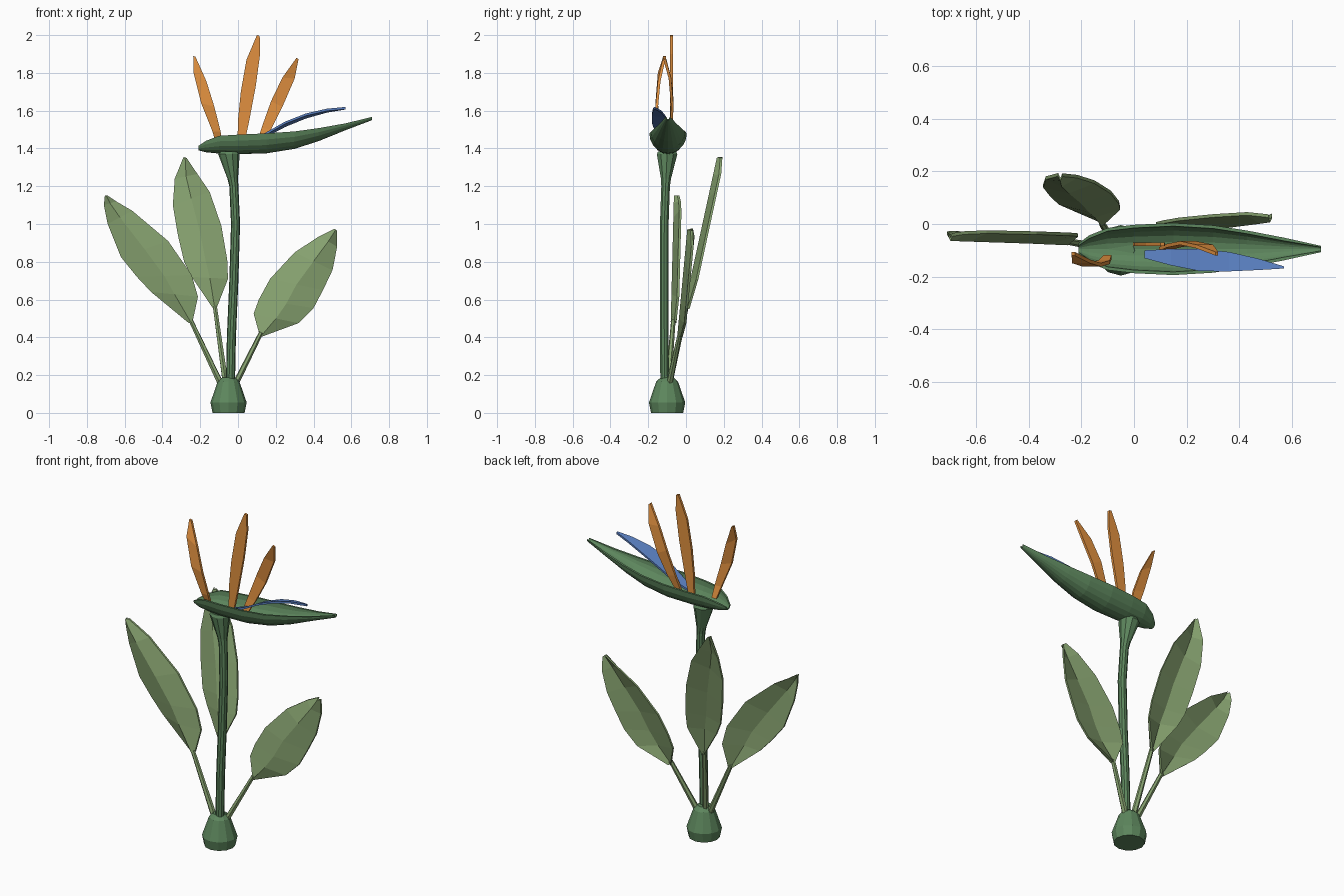
import bpy, bmesh
from math import sin, cos, pi
from mathutils import Vector


def material(name, rgb):
    m = bpy.data.materials.new(name)
    m.diffuse_color = (*rgb, 1)
    return m


STEM = material("stem_green", (0.11, 0.24, 0.11))
LEAF = material("leaf_green", (0.24, 0.36, 0.16))
ORANGE = material("petal_orange", (0.75, 0.28, 0.05))
BLUE = material("petal_blue", (0.10, 0.21, 0.52))


def loft(name, rings, mat):
    """Skin closed rings of equal length and cap both ends."""
    bm = bmesh.new()
    vs = [[bm.verts.new(p) for p in r] for r in rings]
    n = len(vs[0])
    for a, b in zip(vs, vs[1:]):
        for i in range(n):
            j = (i + 1) % n
            bm.faces.new((a[i], a[j], b[j], b[i]))
    for end in (vs[0], vs[-1]):
        # strip cap, pairing the front side with the back side of the ring
        for i in range(n // 2 - 1):
            bm.faces.new((end[i], end[i + 1], end[n - 2 - i], end[n - 1 - i]))
    bmesh.ops.recalc_face_normals(bm, faces=bm.faces)
    me = bpy.data.meshes.new(name)
    bm.to_mesh(me)
    bm.free()
    me.materials.append(mat)
    ob = bpy.data.objects.new(name, me)
    bpy.context.collection.objects.link(ob)
    return ob


def disc(x, y, z, r, n):
    return [(x + r * cos(2 * pi * i / n), y + r * sin(2 * pi * i / n), z) for i in range(n)]


# bulb at the foot
loft("base_bulb", [disc(-0.05, -0.1, z, r, 12) for z, r in
                   ((0, 0.085), (0.055, 0.096), (0.165, 0.058), (0.187, 0.035))], STEM)

# flower stem, flaring under the flower
loft("stem", [disc(*s, 10) for s in (
    (-0.04, -0.113, 0.15, 0.024), (-0.035, -0.115, 0.4, 0.024), (-0.022, -0.116, 0.7, 0.024),
    (-0.013, -0.115, 1.0, 0.024), (-0.022, -0.108, 1.2, 0.024), (-0.028, -0.106, 1.24, 0.028),
    (-0.048, -0.1, 1.37, 0.057), (-0.048, -0.1, 1.385, 0.05))], STEM)

# boat-shaped sheath: x, bottom z, rim z, half width
rings = []
for x, bot, rim, w in ((-0.21, 1.39, 1.413, 0.022), (-0.17, 1.38, 1.44, 0.052),
                       (-0.1, 1.373, 1.467, 0.08), (0, 1.37, 1.473, 0.092),
                       (0.15, 1.374, 1.48, 0.099), (0.3, 1.398, 1.49, 0.09),
                       (0.43, 1.44, 1.508, 0.07), (0.57, 1.497, 1.533, 0.043),
                       (0.71, 1.55, 1.567, 0.012)):
    t = min(0.012, 0.4 * w, 0.4 * (rim - bot))
    arc = [pi * i / 10 for i in range(11)]
    outer = [(x, -0.095 + w * cos(a), rim - (rim - bot) * sin(a)) for a in arc]
    inner = [(x, -0.095 + (w - t) * cos(a), rim - (rim - bot - t) * sin(a)) for a in arc]
    rings.append(outer + inner[::-1])
loft("flower_sheath", rings, STEM)


# upright orange petals: left x, left z, right x, right z, y
def petal(name, rows):
    h = 0.007
    loft(name, [[(lx, y - h, lz), (rx, y - h, rz), (rx, y + h, rz), (lx, y + h, lz)]
                for lx, lz, rx, rz, y in rows], ORANGE)


petal("left_petal", ((-0.115, 1.42, -0.085, 1.42, -0.125), (-0.135, 1.49, -0.092, 1.49, -0.145),
                     (-0.195, 1.64, -0.125, 1.62, -0.155), (-0.235, 1.8, -0.167, 1.755, -0.142),
                     (-0.237, 1.89, -0.225, 1.885, -0.113)))
petal("middle_petal", ((-0.003, 1.42, 0.033, 1.42, -0.077), (0, 1.55, 0.06, 1.55, -0.077),
                       (0.015, 1.7, 0.094, 1.73, -0.077), (0.045, 1.87, 0.117, 1.9, -0.077),
                       (0.1, 2.0, 0.115, 1.995, -0.077)))
petal("right_petal", ((0.095, 1.42, 0.13, 1.42, -0.095), (0.125, 1.51, 0.175, 1.5, -0.082),
                      (0.175, 1.65, 0.235, 1.62, -0.072), (0.235, 1.775, 0.3, 1.77, -0.085),
                      (0.31, 1.88, 0.32, 1.872, -0.113)))

# blue tongue: x, centre y, half width, z
rings = []
for x, y, w, z in ((0.04, -0.115, 0.015, 1.43), (0.14, -0.126, 0.031, 1.468),
                   (0.25, -0.137, 0.042, 1.528), (0.36, -0.143, 0.037, 1.572),
                   (0.47, -0.153, 0.022, 1.6), (0.57, -0.165, 0.004, 1.613)):
    h, tilt = 0.006, 0.2 * w
    rings.append([(x, y - w, z + tilt - h), (x, y + w, z - tilt - h),
                  (x, y + w, z - tilt + h), (x, y - w, z + tilt + h)])
loft("blue_petal", rings, BLUE)


# leaves: stalk plus a blade folded along the midrib
def leaf(name, start, y0, y1, rows):
    z0, z1 = rows[0][1], rows[-1][1]
    fold, th = 0.03, 0.006
    rings = []
    for lx, lz, rx, rz in rows:
        def pt(x, z, dy):
            return (x, y0 + (y1 - y0) * (z - z0) / (z1 - z0) + dy, z)
        mx, mz = (lx + rx) / 2, (lz + rz) / 2
        width = ((rx - lx) ** 2 + (rz - lz) ** 2) ** 0.5
        f = fold * min(1, 0.5 + width / 0.2)
        rings.append([pt(lx, lz, f - th), pt(mx, mz, -th), pt(rx, rz, f - th),
                      pt(rx, rz, f + th), pt(mx, mz, th), pt(lx, lz, f + th)])
    loft(name + "_blade", rings, LEAF)
    a = Vector(start)
    b = Vector(((rows[0][0] + rows[0][2]) / 2, y0 + 0.008, z0 + 0.015))
    q = (b - a).to_track_quat('Z', 'Y')
    loft(name + "_stalk", [[c + q @ Vector(p) for p in disc(0, 0, 0, r, 6)]
                           for c, r in ((a, 0.017), (b, 0.012))], LEAF)


leaf("left_leaf", (-0.085, -0.095, 0.14), -0.075, -0.058, (
    (-0.26, 0.475, -0.24, 0.485), (-0.46, 0.64, -0.212, 0.615), (-0.535, 0.72, -0.245, 0.73),
    (-0.62, 0.825, -0.37, 0.91), (-0.69, 1.0, -0.56, 1.07), (-0.71, 1.1, -0.645, 1.12),
    (-0.705, 1.15, -0.69, 1.15)))
leaf("back_leaf", (-0.065, -0.09, 0.15), -0.005, 0.17, (
    (-0.13, 0.55, -0.115, 0.55), (-0.245, 0.72, -0.053, 0.71), (-0.285, 0.8, -0.057, 0.81),
    (-0.318, 0.94, -0.088, 0.99), (-0.345, 1.1, -0.15, 1.17), (-0.335, 1.24, -0.215, 1.265),
    (-0.288, 1.355, -0.272, 1.35)))
leaf("right_leaf", (-0.02, -0.09, 0.14), -0.04, 0.013, (
    (0.115, 0.41, 0.13, 0.405), (0.083, 0.525, 0.32, 0.475), (0.11, 0.6, 0.4, 0.555),
    (0.17, 0.71, 0.45, 0.65), (0.3, 0.85, 0.5, 0.755), (0.43, 0.935, 0.525, 0.88),
    (0.51, 0.975, 0.525, 0.965)))
